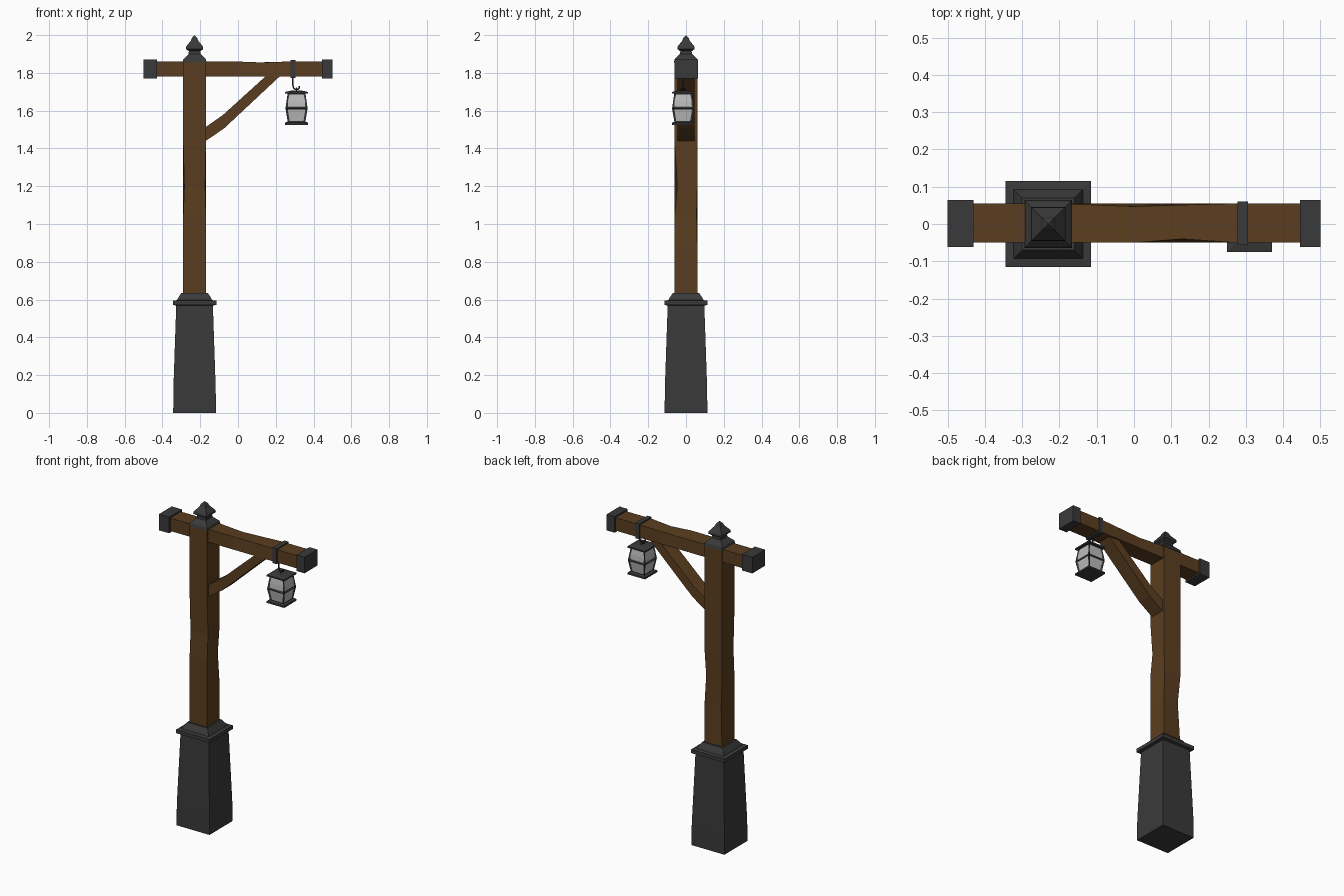
import bpy, bmesh, math

if "Cube" in bpy.data.objects:
    bpy.data.objects.remove(bpy.data.objects["Cube"])


def material(name, col):
    m = bpy.data.materials.new(name)
    m.diffuse_color = (*col, 1)
    m.use_nodes = True
    m.node_tree.nodes["Principled BSDF"].inputs["Base Color"].default_value = m.diffuse_color
    return m


WOOD = material("wood", (0.105, 0.048, 0.014))
IRON = material("iron", (0.042, 0.042, 0.042))
GLASS = material("glass", (0.5, 0.5, 0.5))
PX = -0.23             # post axis
LX, LY = 0.31, -0.015  # lantern axis


def loft(name, sections, mat):
    """Skin a run of four-point sections and cap both ends."""
    bm = bmesh.new()
    rings = [[bm.verts.new(p) for p in s] for s in sections]
    for a, b in zip(rings, rings[1:]):
        for i in range(4):
            j = (i + 1) % 4
            bm.faces.new((a[i], a[j], b[j], b[i]))
    bm.faces.new(rings[0][::-1])
    bm.faces.new(rings[-1])
    bmesh.ops.remove_doubles(bm, verts=bm.verts, dist=1e-5)
    bmesh.ops.recalc_face_normals(bm, faces=bm.faces)
    me = bpy.data.meshes.new(name)
    bm.to_mesh(me)
    bm.free()
    ob = bpy.data.objects.new(name, me)
    bpy.context.collection.objects.link(ob)
    me.materials.append(mat)
    return ob


def square(cx, cy, h, z):
    return [(cx - h, cy - h, z), (cx + h, cy - h, z), (cx + h, cy + h, z), (cx - h, cy + h, z)]


def turned(name, cx, cy, profile, mat):
    """Square-section piece from a (half width, z) profile."""
    return loft(name, [square(cx, cy, h, z) for h, z in profile], mat)


def box(name, x0, x1, y0, y1, z0, z1, mat):
    return loft(name, [[(x0, y0, z), (x1, y0, z), (x1, y1, z), (x0, y1, z)] for z in (z0, z1)], mat)


def tube(name, pts, r, mat):
    cu = bpy.data.curves.new(name, 'CURVE')
    cu.dimensions = '3D'
    cu.bevel_depth, cu.bevel_resolution, cu.use_fill_caps = r, 1, True
    sp = cu.splines.new('POLY')
    sp.points.add(len(pts) - 1)
    for p, co in zip(sp.points, pts):
        p.co = (*co, 1)
    cu.materials.append(mat)
    ob = bpy.data.objects.new(name, cu)
    bpy.context.collection.objects.link(ob)
    bpy.ops.object.select_all(action='DESELECT')
    ob.select_set(True)
    bpy.context.view_layer.objects.active = ob
    bpy.ops.object.convert(target='MESH')


# Iron base and its moulding
turned("base", PX, 0, [(0.113, 0), (0.112, 0.13), (0.097, 0.57)], IRON)
turned("base_moulding", PX, 0, [(0.097, 0.568), (0.115, 0.572), (0.115, 0.594),
                                (0.093, 0.597), (0.085, 0.612), (0.07, 0.635)], IRON)

# Hewn post: dents are (corner, dx, dy) at each height
post = []
for z, dents in [(0.6, []), (0.88, [(3, 0.012, -0.008)]), (1.05, [(2, -0.008, -0.004)]),
                 (1.2, [(1, -0.004, 0.014), (0, 0.006, 0)]), (1.42, []), (1.86, [])]:
    s = square(PX, 0, 0.06, z)
    for i, dx, dy in dents:
        s[i] = (s[i][0] + dx, s[i][1] + dy, z)
    post.append(s)
loft("post", post, WOOD)

# Crossbeam with worn upper edges
beam = []
for x, worn_front, worn_back in [(-0.47, 0, 0), (-0.2, 0, 0), (0, 0, 0.008),
                                 (0.13, 0.01, 0.004), (0.27, 0, 0), (0.47, 0, 0)]:
    beam.append([(x, -0.05, 1.78), (x, 0.055, 1.78), (x, 0.055 - worn_back, 1.86 - worn_back),
                 (x, -0.05 + worn_front, 1.86 - worn_front / 2)])
loft("crossbeam", beam, WOOD)

# Iron end caps and hanging strap
for name, x0, x1 in (("left_end_cap", -0.5, -0.43), ("right_end_cap", 0.445, 0.5)):
    box(name, x0, x1, -0.062, 0.064, 1.77, 1.87, IRON)
box("hanging_strap", 0.277, 0.305, -0.056, 0.06, 1.772, 1.868, IRON)

# Bent brace between post and beam: (lower x, z, upper x, z)
brace = []
for xl, zl, xu, zu in [(-0.19, 1.427, -0.19, 1.5), (-0.075, 1.505, -0.08, 1.577), (0.23, 1.79, 0.155, 1.79)]:
    brace.append([(xl, -0.045, zl), (xl, 0.045, zl), (xu, 0.045, zu), (xu, -0.045, zu)])
loft("brace", brace, WOOD)

# Finial
turned("finial", PX, 0, [(0.064, 1.855), (0.06, 1.872), (0.05, 1.882), (0.032, 1.9), (0.03, 1.915),
                         (0.046, 1.926), (0.044, 1.94), (0.02, 1.97), (0.014, 1.985), (0, 2.0)], IRON)

# Lantern: glass, frame bars, plates
body = [(0.042, 1.538), (0.053, 1.61), (0.05, 1.65), (0.043, 1.692)]
turned("lantern_glass", LX, LY, body, GLASS)
frame = turned("lantern_frame", LX, LY, [body[0], (0.054, 1.612), body[3]], IRON)
wire = frame.modifiers.new("bars", 'WIREFRAME')
wire.thickness = 0.013
turned("lantern_floor", LX, LY, [(0.06, 1.525), (0.06, 1.536), (0.05, 1.541)], IRON)
turned("lantern_roof", LX, LY, [(0.06, 1.69), (0.06, 1.699), (0.03, 1.706)], IRON)

# Hook below the strap and ring on the lantern
hook = [(0.291, LY, 1.775), (0.291, LY, 1.735)]
for k in range(6):
    a = math.radians(185 + k * 38)
    hook.append((LX - 0.001 + 0.017 * math.cos(a), LY, 1.727 + 0.015 * math.sin(a)))
tube("hook", hook, 0.004, IRON)
bpy.ops.mesh.primitive_torus_add(location=(LX, LY, 1.711), rotation=(0, math.pi / 2, 0), major_radius=0.011,
                                 minor_radius=0.003, major_segments=8, minor_segments=4)
ring = bpy.context.object
ring.name = "lantern_ring"
ring.data.materials.append(IRON)
